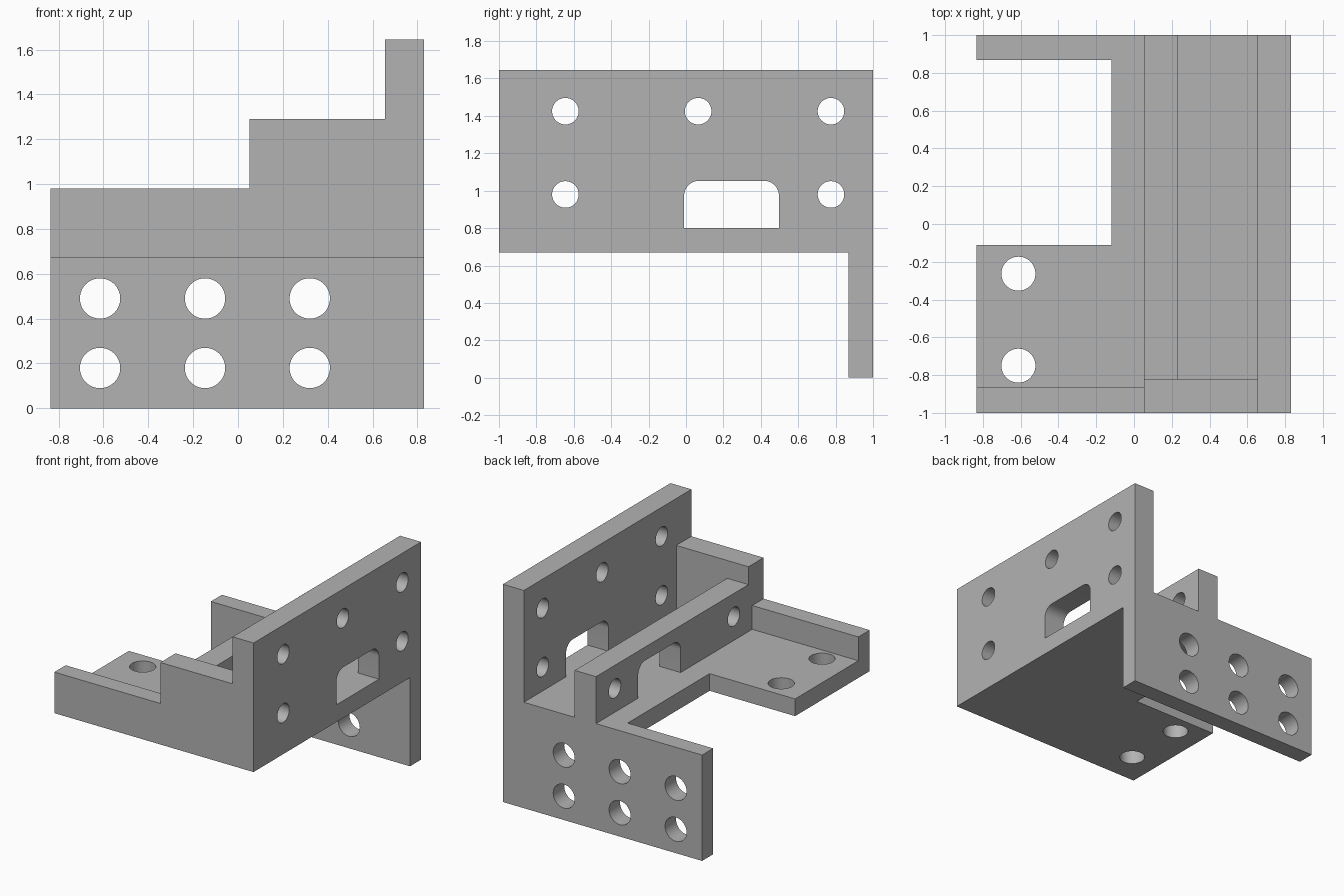
import bpy, bmesh, math
from mathutils import Matrix, Vector

if "Cube" in bpy.data.objects:
    bpy.data.objects.remove(bpy.data.objects["Cube"])

grey = bpy.data.materials.new("plain grey")
grey.use_nodes = True
colour = (0.45, 0.45, 0.45, 1)
grey.diffuse_color = colour
grey.node_tree.nodes["Principled BSDF"].inputs["Base Color"].default_value = colour


def finish(name, bm):
    bmesh.ops.recalc_face_normals(bm, faces=bm.faces)
    mesh = bpy.data.meshes.new(name)
    bm.to_mesh(mesh)
    bm.free()
    mesh.materials.append(grey)
    obj = bpy.data.objects.new(name, mesh)
    bpy.context.collection.objects.link(obj)
    return obj


def prism(name, outline, axis, start, end):
    """Extrude a 2D outline along x, y or z; 2D axes are the two others in order."""
    bm = bmesh.new()
    verts = []
    for p in outline:
        co = list(p)
        co.insert("xyz".index(axis), start)
        verts.append(bm.verts.new(co))
    face = bm.faces.new(verts)
    move = Vector((0, 0, 0))
    move["xyz".index(axis)] = end - start
    ext = bmesh.ops.extrude_face_region(bm, geom=[face])
    bmesh.ops.translate(bm, vec=move, verts=[v for v in ext["geom"] if isinstance(v, bmesh.types.BMVert)])
    # the starting face stays as the closing cap
    if not face.is_valid:
        bm.faces.new(verts)
    return finish(name, bm)


def box(name, x0, x1, y0, y1, z0, z1):
    return prism(name, [(x0, y0), (x1, y0), (x1, y1), (x0, y1)], "z", z0, z1)


def arc(cx, cy, r, a0, a1, n):
    step = math.radians(a1 - a0) / n
    return [(cx + r * math.cos(math.radians(a0) + i * step),
             cy + r * math.sin(math.radians(a0) + i * step)) for i in range(n + 1)]


def drill(axis, u, v, r, start, end):
    return prism("drill", arc(u, v, r, 0, 360, 48)[:-1], axis, start, end)


def combine(target, tool, operation):
    mod = target.modifiers.new(operation.lower(), "BOOLEAN")
    mod.operation = operation
    mod.solver = "EXACT"
    mod.object = tool
    bpy.context.view_layer.objects.active = target
    bpy.ops.object.modifier_apply(modifier=mod.name)
    bpy.data.objects.remove(tool)


L, R = -0.835, 0.83       # outer sides
BASE, FLOOR = 0.67, 0.80  # underside and top of the floor plate
RIB, WALL = 0.052, 0.655  # left faces of the rib and the tall plate

# L-shaped floor plate
bracket = prism("bracket", [(L, -1), (R, -1), (R, 1), (-0.12, 1), (-0.12, -0.11), (L, -0.11)],
                "z", BASE, FLOOR)

# Upright walls, each rooted in the floor
walls = [
    box("tall_side_plate", WALL, R, -1, 1, BASE, 1.645),
    box("back_hanging_plate", L, R, 0.868, 1, 0, FLOOR),
    box("front_high_wall", RIB, R, -1, -0.82, BASE, 1.29),
    box("front_low_wall", L, R, -1, -0.865, BASE, 0.98),
    box("inner_rib", RIB, 0.23, -1, 1, BASE, 1.155),
]
for wall in walls:
    combine(bracket, wall, "UNION")

# Holes through the tall plate and the rib
cutters = [drill("x", y, 1.425, 0.071, 0.5, 1) for y in (-0.645, 0.065, 0.775)]
cutters += [drill("x", y, 0.98, 0.071, -0.05, 1) for y in (-0.645, 0.775)]
# Arched slot resting on the floor
slot = [(-0.01, FLOOR), (0.497, FLOOR)] + arc(0.417, 0.973, 0.08, 0, 90, 10) + arc(0.07, 0.973, 0.08, 90, 180, 10)
cutters.append(prism("slot", slot, "x", -0.05, 1))
# Holes in the hanging plate and in the floor wing
cutters += [drill("y", x, z, 0.09, 0.7, 1.1) for x in (-0.615, -0.147, 0.32) for z in (0.18, 0.49)]
cutters += [drill("z", -0.612, y, 0.09, 0.6, 0.9) for y in (-0.263, -0.75)]
for cutter in cutters:
    combine(bracket, cutter, "DIFFERENCE")

# Merge coplanar leftovers and shade the round holes smooth
bm = bmesh.new()
bm.from_mesh(bracket.data)
bmesh.ops.remove_doubles(bm, verts=bm.verts, dist=0.0001)
bmesh.ops.dissolve_limit(bm, angle_limit=math.radians(1), verts=bm.verts, edges=bm.edges)
bm.to_mesh(bracket.data)
bm.free()
bpy.ops.object.select_all(action="DESELECT")
bracket.select_set(True)
bpy.context.view_layer.objects.active = bracket
bpy.ops.object.shade_smooth_by_angle(angle=math.radians(30))
